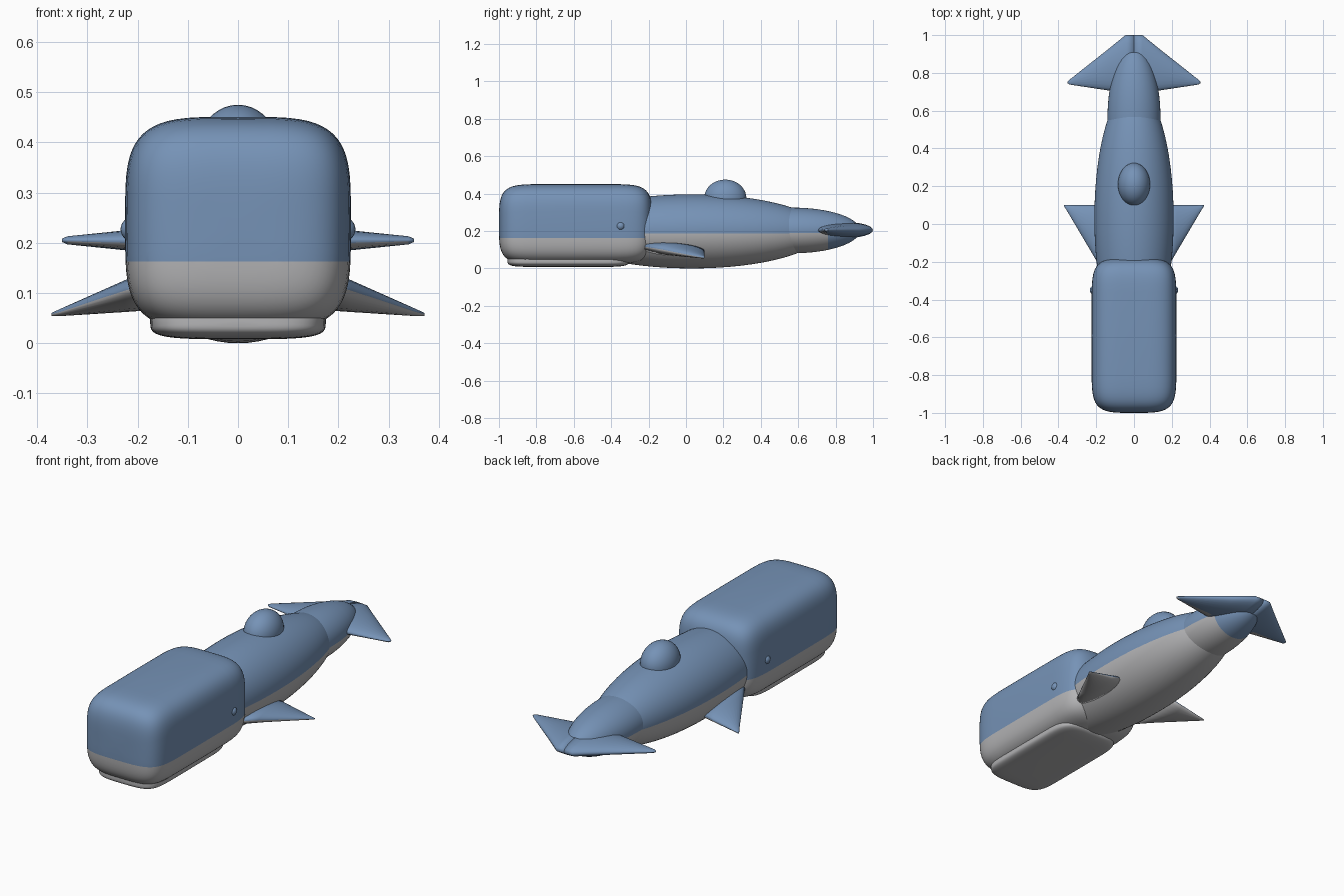
import bpy, bmesh, math
from mathutils import Vector

old = bpy.data.objects.get("Cube")
if old:
    bpy.data.objects.remove(old, do_unlink=True)


def material(name, rgb):
    m = bpy.data.materials.new(name)
    m.use_nodes = True
    colour = (*rgb, 1)
    m.diffuse_color = colour
    m.node_tree.nodes["Principled BSDF"].inputs["Base Color"].default_value = colour
    return m


BLUE = material("slate blue", (0.18, 0.29, 0.47))
GREY = material("belly grey", (0.46, 0.46, 0.47))


def finish(name, bm, belly=None):
    """Make the object; faces for which belly(face) holds turn grey."""
    bmesh.ops.recalc_face_normals(bm, faces=bm.faces[:])
    bm.normal_update()
    for f in bm.faces:
        f.smooth = True
        f.material_index = int(bool(belly and belly(f)))
    mesh = bpy.data.meshes.new(name)
    bm.to_mesh(mesh)
    bm.free()
    mesh.materials.append(BLUE)
    mesh.materials.append(GREY)
    ob = bpy.data.objects.new(name, mesh)
    bpy.context.collection.objects.link(ob)
    return ob


def cut(bm, point, normal):
    bmesh.ops.bisect_plane(bm, geom=bm.verts[:] + bm.edges[:] + bm.faces[:],
                           plane_co=point, plane_no=normal)


def below(line, back=2.0):
    def rule(f):
        c = f.calc_center_median()
        return c.z < line and c.y < back
    return rule


def spow(v, p):
    return math.copysign(abs(v) ** p, v)


def blob(name, centre, radii, cross=2, along=2, line=None, back=2.0, seg=64):
    """Superellipsoid: cross is the exponent in x-z, along the one in y."""
    bm = bmesh.new()
    bmesh.ops.create_uvsphere(bm, u_segments=seg, v_segments=seg // 2, radius=1)
    for v in bm.verts:
        x, y, z = v.co.x, v.co.z, v.co.y      # poles lie along y
        v.co = Vector(centre) + Vector((radii[0] * spow(x, 2 / cross),
                                        radii[1] * spow(y, 2 / along),
                                        radii[2] * spow(z, 2 / cross)))
    if line is not None:
        cut(bm, (0, 0, line), (0, 0, 1))
        if back < 1:
            cut(bm, (0, back, 0), (0, 1, 0))
    return finish(name, bm, below(line, back) if line is not None else None)


def blade(name, sections, belly, side=1, n=24):
    """Loft lens sections given as (leading point, trailing point, half thickness)."""
    bm = bmesh.new()
    rings = []
    for lead, trail, half in sections:
        a, b = Vector(lead), Vector(trail)
        ring = []
        for i in range(n):
            t = math.tau * i / n
            p = a.lerp(b, 0.5 - 0.5 * math.cos(t))
            p.z += half * math.sin(t)
            p.x *= side
            ring.append(bm.verts.new(p))
        rings.append(ring)
    for r, s in zip(rings, rings[1:]):
        for i in range(n):
            j = (i + 1) % n
            bm.faces.new((r[i], r[j], s[j], s[i]))
    bm.faces.new(rings[0])
    bm.faces.new(rings[-1])
    finish(name, bm, belly)


# Head, jaw, body and tail stock
blob("head", (0, -0.59, 0.238), (0.225, 0.41, 0.213), 4, 8, line=0.163)
blob("lower_jaw", (0, -0.63, 0.045), (0.175, 0.325, 0.037), 4, 8, line=0.163)
blob("body", (0, 0.03, 0.198), (0.21, 0.70, 0.198), line=0.188)
blob("tail_stock", (0, 0.57, 0.203), (0.14, 0.36, 0.122), line=0.19, back=0.76)

# Back hump
blob("hump", (0, 0.21, 0.375), (0.085, 0.113, 0.1), seg=40)

# Paired eyes, flippers and flukes
for label, s in (("left", 1), ("right", -1)):
    blob(label + "_eye", (s * 0.21, -0.35, 0.227), (0.024, 0.024, 0.024), seg=24)
    blade(label + "_flipper", [
        ((0.15, -0.28, 0.125), (0.15, 0.10, 0.098), 0.042),
        ((0.225, -0.15, 0.105), (0.225, 0.10, 0.083), 0.030),
        ((0.355, 0.07, 0.062), (0.355, 0.10, 0.060), 0.007),
        ((0.371, 0.094, 0.058), (0.371, 0.10, 0.057), 0.003)],
        lambda f: f.normal.z < 0, s)
    blade(label + "_fluke", [
        ((0, 0.70, 0.205), (0, 1.0, 0.205), 0.043),
        ((0.045, 0.70, 0.205), (0.045, 1.0, 0.205), 0.038),
        ((0.135, 0.707, 0.205), (0.135, 0.927, 0.205), 0.029),
        ((0.34, 0.738, 0.205), (0.34, 0.765, 0.205), 0.008),
        ((0.351, 0.745, 0.205), (0.351, 0.755, 0.205), 0.003)],
        below(0.2, 0.755), s)
